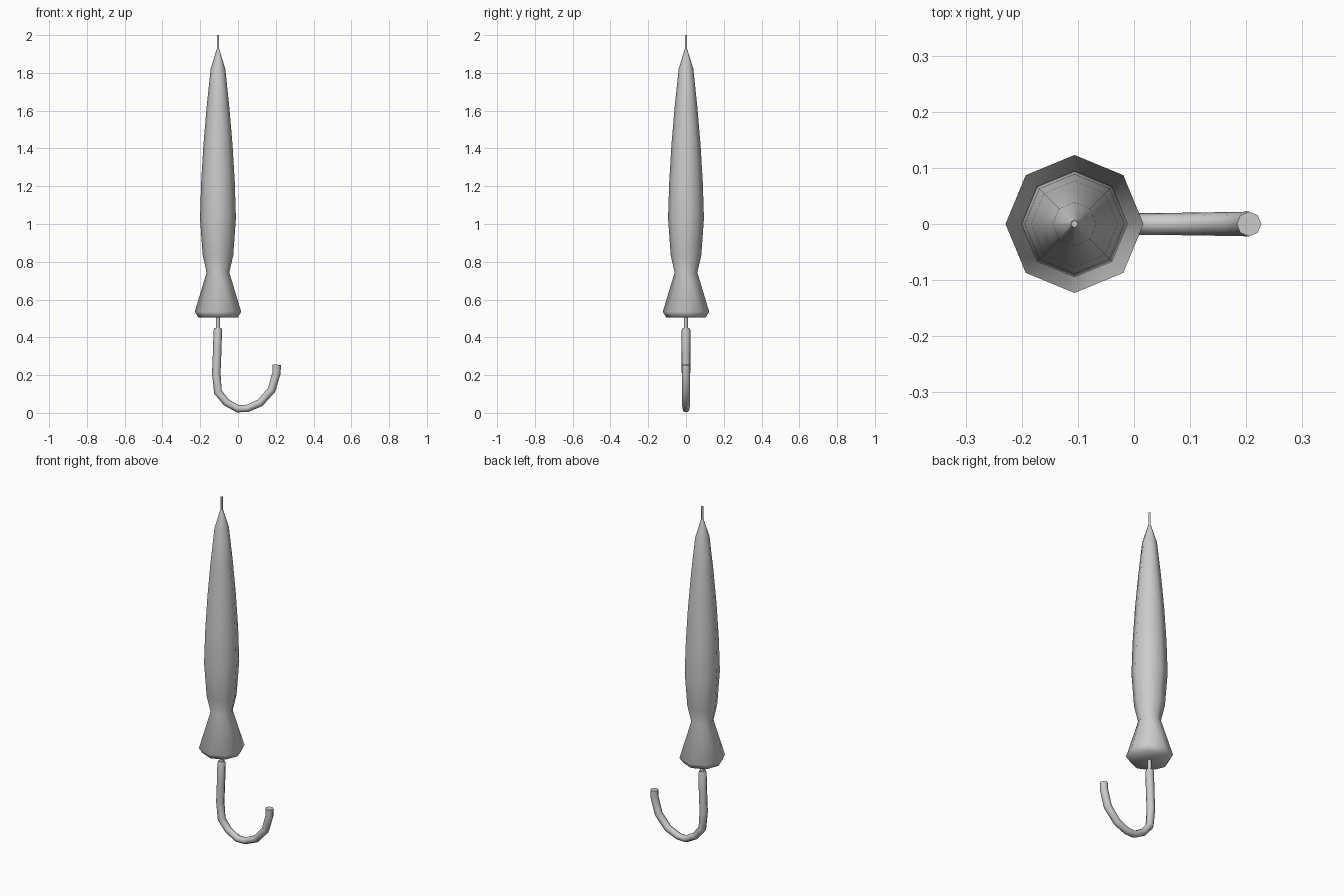
import bpy
import bmesh
from math import cos, sin, tau, radians
from mathutils import Vector

SIDES = 8
AXIS_X = -0.106

cube = bpy.data.objects.get("Cube")
if cube:
    bpy.data.objects.remove(cube, do_unlink=True)

grey = bpy.data.materials.new("plain grey")
grey.use_nodes = True
colour = (0.6, 0.6, 0.6, 1)
grey.diffuse_color = colour
grey.node_tree.nodes["Principled BSDF"].inputs["Base Color"].default_value = colour


def sweep(name, path, smooth_angle):
    """Skin octagonal rings along (x, z, radius) points lying in the y = 0 plane."""
    bm = bmesh.new()
    points = [Vector((x, 0, z)) for x, z, r in path]
    across = Vector((0, 1, 0))
    rings = []
    for i, p in enumerate(points):
        before = points[max(i - 1, 0)]
        after = points[min(i + 1, len(points) - 1)]
        if i in (0, len(points) - 1):
            tangent = (after - before).normalized()
        else:
            tangent = ((p - before).normalized() + (after - p).normalized()).normalized()
        side = across.cross(tangent)
        rings.append([bm.verts.new(p + path[i][2] * (cos(tau * k / SIDES) * across
                                                     + sin(tau * k / SIDES) * side))
                      for k in range(SIDES)])
    for a, b in zip(rings, rings[1:]):
        for k in range(SIDES):
            n = (k + 1) % SIDES
            bm.faces.new((a[k], a[n], b[n], b[k]))
    bm.faces.new(rings[0])
    bm.faces.new(rings[-1])
    bmesh.ops.recalc_face_normals(bm, faces=bm.faces)
    mesh = bpy.data.meshes.new(name)
    bm.to_mesh(mesh)
    bm.free()
    mesh.materials.append(grey)
    obj = bpy.data.objects.new(name, mesh)
    bpy.context.collection.objects.link(obj)
    bpy.ops.object.select_all(action="DESELECT")
    obj.select_set(True)
    bpy.context.view_layer.objects.active = obj
    bpy.ops.object.shade_smooth_by_angle(angle=radians(smooth_angle))
    return obj


def upright(profile):
    return [(AXIS_X, z, r) for z, r in profile]


# Furled canopy with flared skirt
sweep("canopy", upright([
    (0.505, 0.02), (0.505, 0.104), (0.535, 0.123), (0.743, 0.06), (0.835, 0.081),
    (1.03, 0.095), (1.22, 0.089), (1.42, 0.077), (1.62, 0.06), (1.82, 0.039),
    (1.925, 0.007)]), 65)

# Tip and shaft
sweep("tip", upright([(1.9, 0.006), (2.0, 0.006)]), 50)
sweep("shaft", upright([(0.42, 0.0105), (0.53, 0.0105)]), 50)

# Hooked handle
sweep("handle", [
    (-0.107, 0.45, 0.018), (-0.107, 0.438, 0.0225), (-0.110, 0.33, 0.0225),
    (-0.115, 0.21, 0.0225), (-0.106, 0.11, 0.0215), (-0.062, 0.056, 0.02),
    (-0.002, 0.022, 0.0195), (0.048, 0.023, 0.0195), (0.117, 0.053, 0.0205),
    (0.178, 0.122, 0.0215), (0.204, 0.212, 0.022), (0.205, 0.255, 0.022)], 50)
